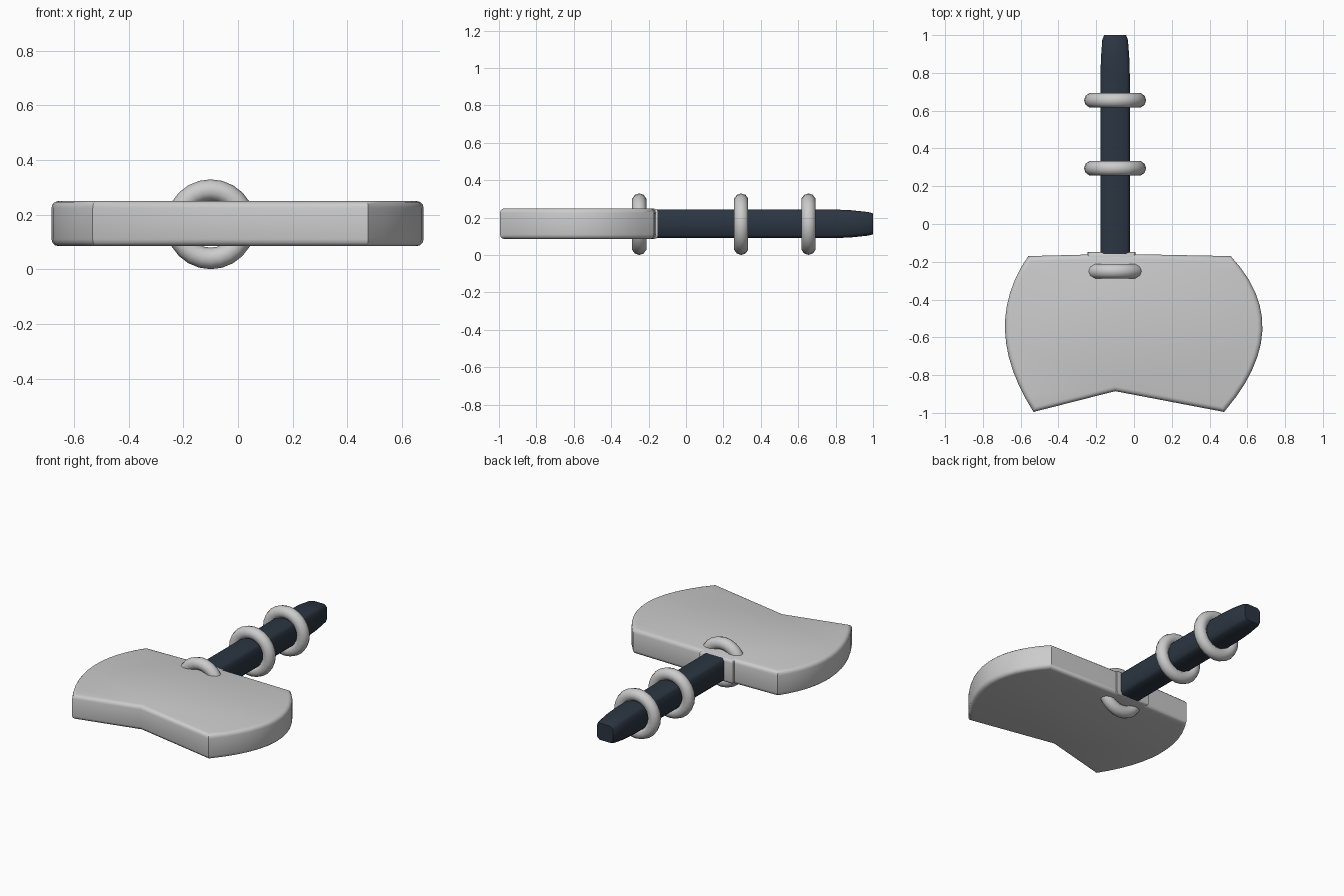
import bpy, bmesh, math
from mathutils import Vector

if "Cube" in bpy.data.objects:
    bpy.data.objects.remove(bpy.data.objects["Cube"])

CX, CZ = -0.10, 0.167
dark = bpy.data.materials.new("dark_grip")
dark.diffuse_color = (0.024, 0.036, 0.054, 1)
dark.use_nodes = True
dark.node_tree.nodes["Principled BSDF"].inputs["Base Color"].default_value = dark.diffuse_color


def finish(name, bm, mat=None, angle=35):
    bmesh.ops.recalc_face_normals(bm, faces=bm.faces)
    me = bpy.data.meshes.new(name)
    bm.to_mesh(me)
    bm.free()
    ob = bpy.data.objects.new(name, me)
    bpy.context.collection.objects.link(ob)
    if mat:
        me.materials.append(mat)
    bpy.ops.object.select_all(action='DESELECT')
    ob.select_set(True)
    bpy.context.view_layer.objects.active = ob
    bpy.ops.object.shade_smooth_by_angle(angle=math.radians(angle))
    return ob


def slab(name, outline, z0, z1, bevel):
    # Extrude an outline and round only its top and bottom rims
    bm = bmesh.new()
    face = bm.faces.new([bm.verts.new((x, y, z0)) for x, y in outline])
    ext = bmesh.ops.extrude_face_region(bm, geom=[face], use_keep_orig=True)
    for v in ext["geom"]:
        if isinstance(v, bmesh.types.BMVert):
            v.co.z = z1
    bmesh.ops.recalc_face_normals(bm, faces=bm.faces)
    rims = [e for e in bm.edges if abs(e.verts[0].co.z - e.verts[1].co.z) < 1e-5]
    bmesh.ops.bevel(bm, geom=rims, offset=bevel, segments=3, profile=0.5,
                    affect='EDGES', clamp_overlap=True)
    return finish(name, bm)


def arc(p0, c, p1, n=12):
    p0, c, p1 = Vector(p0), Vector(c), Vector(p1)
    return [tuple(p0 * (1 - t) ** 2 + c * 2 * t * (1 - t) + p1 * t * t)
            for t in (i / n for i in range(n + 1))]


# Broad blade: curved sides and a shallow notch in the leading edge
outline = arc((-0.56, -0.17), (-0.82, -0.545), (-0.532, -0.995))
outline += [(CX, -0.885)]
outline += arc((0.477, -0.995), (0.865, -0.545), (0.512, -0.17))
outline += [(CX, -0.158)]
slab("blade", outline, 0.085, 0.25, 0.025)

# Low collar where the handle enters the blade
slab("collar", [(-0.245, -0.24), (0.008, -0.24), (0.008, -0.149), (-0.245, -0.149)],
     0.087, 0.248, 0.02)

# Handle: chamfered square bar lofted to a narrower tip
bm = bmesh.new()
rings = []
for y, hx, hz in [(-0.24, 0.078, 0.077), (0.78, 0.078, 0.077), (0.88, 0.075, 0.073),
                  (0.975, 0.068, 0.063), (1.0, 0.058, 0.056)]:
    c = 0.017
    pts = [(hx, hz - c), (hx - c, hz), (c - hx, hz), (-hx, hz - c),
           (-hx, c - hz), (c - hx, -hz), (hx - c, -hz), (hx, c - hz)]
    rings.append([bm.verts.new((CX + x, y, CZ + z)) for x, z in pts])
for a, b in zip(rings, rings[1:]):
    for i in range(8):
        bm.faces.new((a[i], a[(i + 1) % 8], b[(i + 1) % 8], b[i]))
bm.faces.new(rings[0])
bm.faces.new(rings[-1])
finish("handle", bm, dark, 50)

# Rings around the handle and the blade socket
for name, y in (("socket_ring", -0.25), ("middle_ring", 0.295), ("end_ring", 0.655)):
    bpy.ops.mesh.primitive_torus_add(major_radius=0.125, minor_radius=0.0395,
                                     major_segments=24, minor_segments=10,
                                     location=(CX, y, 0.165),
                                     rotation=(math.pi / 2, 0, 0))
    bpy.context.object.name = name
    bpy.ops.object.shade_smooth_by_angle(angle=math.radians(50))
